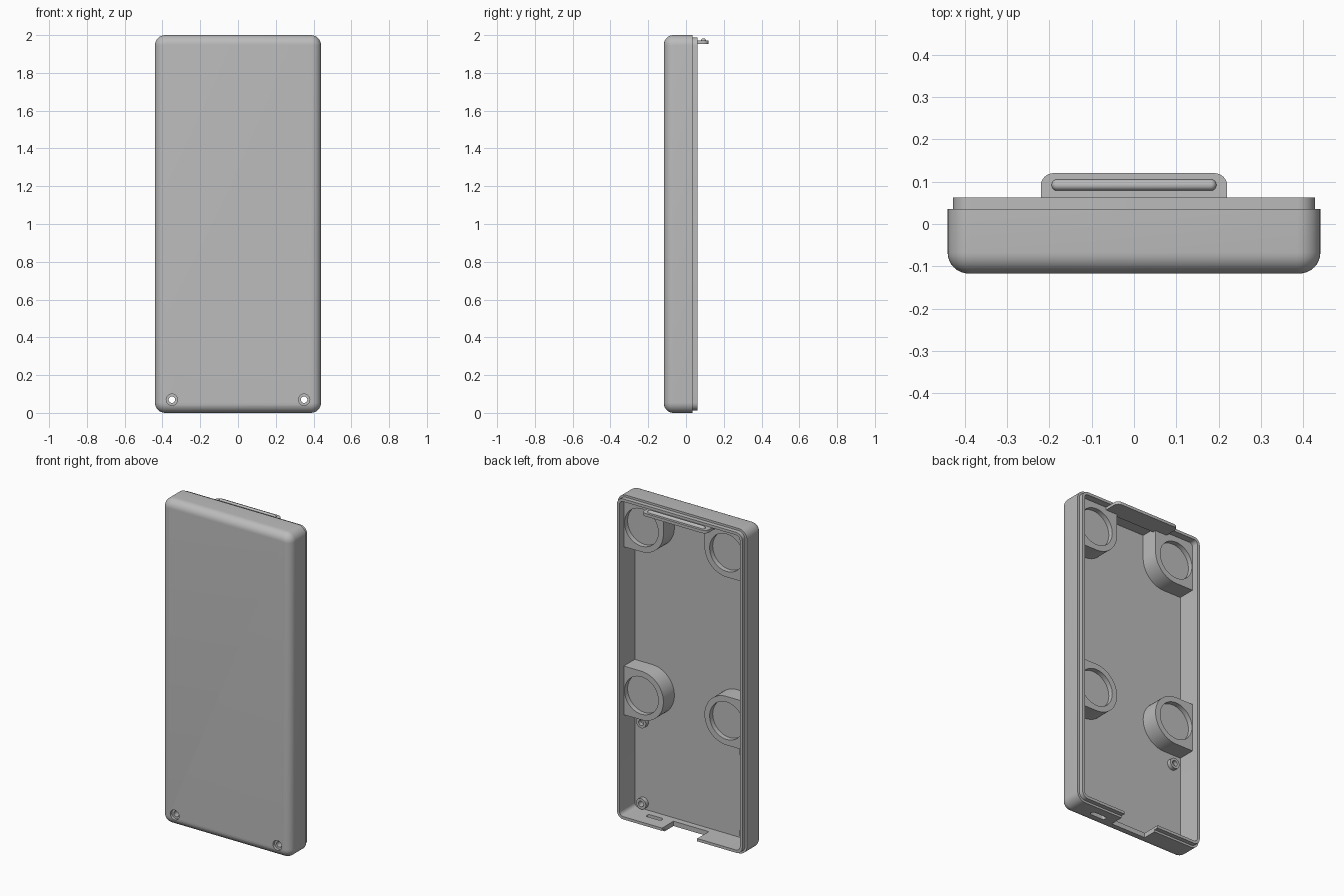
import bpy, bmesh
from math import pi, sin, cos

cube = bpy.data.objects.get("Cube")
if cube:
    bpy.data.objects.remove(cube, do_unlink=True)

grey = bpy.data.materials.new("plain grey")
grey.use_nodes = True
grey.diffuse_color = (0.5, 0.5, 0.5, 1)
grey.node_tree.nodes["Principled BSDF"].inputs["Base Color"].default_value = (0.5, 0.5, 0.5, 1)

FRONT, FLOOR, RIM, LIP = -0.117, -0.087, 0.035, 0.062
WIDTH, HEIGHT, WALL = 0.44, 1.0, 0.03


def arc(cx, cz, r, a0, a1, n):
    return [(cx + r * cos(a0 + (a1 - a0) * i / n), cz + r * sin(a0 + (a1 - a0) * i / n))
            for i in range(n + 1)]


def circle(cx, cz, r, n=40):
    return arc(cx, cz, r, 0, 2 * pi, n)[:-1]


def rounded(cx, cz, hw, hh, r, n=8):
    pts = []
    for k, (sx, sz) in enumerate([(1, 1), (-1, 1), (-1, -1), (1, -1)]):
        pts += arc(cx + sx * (hw - r), cz + sz * (hh - r), r, k * pi / 2, (k + 1) * pi / 2, n)
    return pts


def loft(name, rings, axis="y", closed=False):
    """Skin matching outlines, each given as (points, level along the axis)."""
    bm = bmesh.new()
    loops = []
    for pts, level in rings:
        loops.append([bm.verts.new((a, level, b) if axis == "y" else (a, b, level))
                      for a, b in pts])
    pairs = list(zip(loops, loops[1:]))
    if closed:
        pairs.append((loops[-1], loops[0]))
    for lo, hi in pairs:
        for i in range(len(lo)):
            j = (i + 1) % len(lo)
            bm.faces.new((lo[i], lo[j], hi[j], hi[i]))
    if not closed:
        bm.faces.new(loops[0])
        bm.faces.new(loops[-1])
    bmesh.ops.recalc_face_normals(bm, faces=bm.faces)
    mesh = bpy.data.meshes.new(name)
    bm.to_mesh(mesh)
    bm.free()
    mesh.materials.append(grey)
    ob = bpy.data.objects.new(name, mesh)
    bpy.context.collection.objects.link(ob)
    return ob


def activate(ob):
    bpy.ops.object.select_all(action="DESELECT")
    ob.select_set(True)
    bpy.context.view_layer.objects.active = ob


def cut(ob, cutter):
    cutter.hide_render = True
    mod = ob.modifiers.new("cut", "BOOLEAN")
    mod.operation, mod.solver, mod.object = "DIFFERENCE", "EXACT", cutter
    activate(ob)
    bpy.ops.object.modifier_apply(modifier=mod.name)
    bpy.data.objects.remove(cutter, do_unlink=True)


def smooth(ob):
    activate(ob)
    bpy.ops.object.shade_smooth_by_angle(angle=0.5)


def shell_ring(inset, y):
    return rounded(0, HEIGHT, WIDTH - inset, HEIGHT - inset, max(0.055 - inset, 0.006)), y


# Hollow shell: rounded front edge, stepped lip, inner cavity
fillet = 0.05
rings = [shell_ring(fillet * (1 - sin(a)), FRONT + fillet * (1 - cos(a)))
         for a in [i * pi / 16 for i in range(9)]]
rings += [shell_ring(0, RIM), shell_ring(0.013, RIM), shell_ring(0.013, LIP),
          shell_ring(WALL, LIP), shell_ring(WALL, FLOOR)]
shell = loft("case_shell", rings)

# Screw holes with counterbores
for side in (-1, 1):
    x, z = side * 0.35, 0.07
    cut(shell, loft("hole_cutter", [(circle(x, z, 0.017), -0.2), (circle(x, z, 0.017), 0)]))
    cut(shell, loft("bore_cutter", [(circle(x, z, 0.03), -0.2), (circle(x, z, 0.03), -0.1)]))

# Bottom notch and strap slot
notch = [(-0.12, -0.05), (0.12, -0.05), (0.12, 0.1), (-0.12, 0.1)]
cut(shell, loft("notch_cutter", [(notch, -0.05), (notch, 0.05)], "z"))
slot = rounded(0.235, -0.03, 0.052, 0.015, 0.0149)
cut(shell, loft("slot_cutter", [(slot, -0.05), (slot, 0.05)], "z"))
smooth(shell)

# Magnet seats along the side walls, with round pockets
SEAT_X, SEAT_R, SEAT_TOP = 0.29, 0.15, 0.02
for side, label in ((1, "left"), (-1, "right")):
    for z, level in ((0.785, "lower"), (1.82, "upper")):
        wall = 0.42
        if level == "lower":
            pts = arc(SEAT_X, z, SEAT_R, pi / 2, 1.5 * pi, 24)
            pts += [(wall, z - SEAT_R), (wall, z + SEAT_R)]
        else:
            pts = arc(SEAT_X, z, SEAT_R, pi, 1.5 * pi, 16)
            pts += [(wall, z - SEAT_R), (wall, 1.975), (SEAT_X - SEAT_R, 1.975)]
        pts = [(side * a, b) for a, b in pts]
        seat = loft(f"{level}_{label}_magnet_seat", [(pts, FLOOR - 0.005), (pts, SEAT_TOP)])
        hole = circle(side * SEAT_X, z, 0.115, 48)
        cut(seat, loft("pocket_cutter", [(hole, SEAT_TOP - 0.03), (hole, 0.1)]))
        smooth(seat)

    # Screw posts: hollow tubes on the floor
    for z, level in ((0.07, "lower"), (0.57, "upper")):
        x = side * 0.35
        outer, inner = circle(x, z, 0.033), circle(x, z, 0.017)
        post = loft(f"{level}_{label}_screw_post",
                    [(outer, FLOOR - 0.004), (outer, -0.062), (inner, -0.062),
                     (inner, FLOOR - 0.004)], closed=True)
        smooth(post)

# Latch tab on the top edge with its snap ridge
TAB = 0.22
outline = [(-TAB, 0.0), (TAB, 0.0)]
outline += arc(TAB - 0.03, 0.09, 0.03, 0, pi / 2, 8)
outline += arc(-TAB + 0.03, 0.09, 0.03, pi / 2, pi, 8)
tab = loft("latch_tab", [(outline, 1.953), (outline, 1.971)], "z")
smooth(tab)
ridge_rings = []
for i in range(6):
    a = i * pi / 2 / 6
    r = 0.0135 * cos(a)
    ridge_rings.append((rounded(0, 0.092, 0.181 + r, r, r * 0.99), 1.97 + 0.0135 * sin(a)))
ridge = loft("latch_ridge", ridge_rings, "z")
smooth(ridge)
